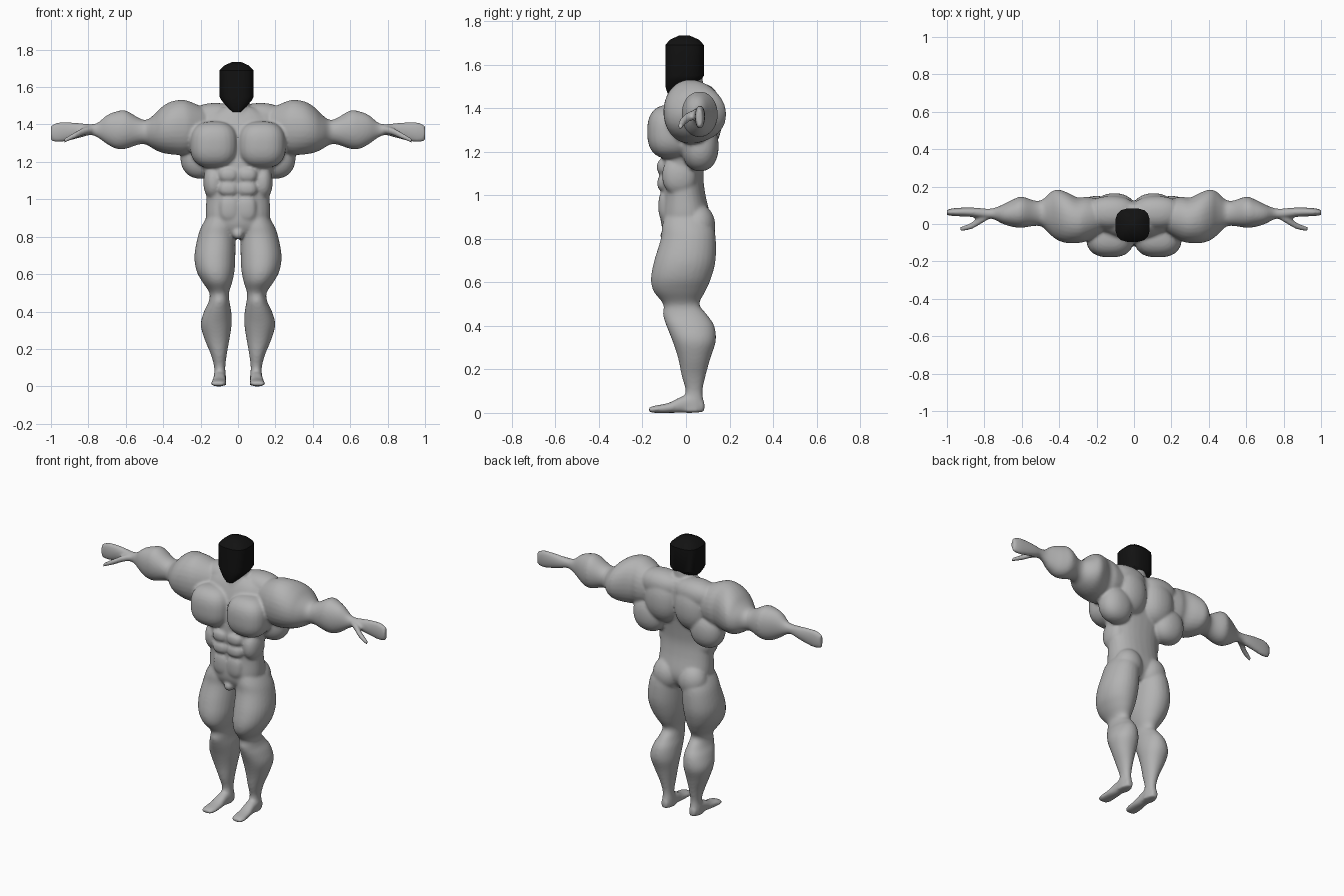
import bpy, bmesh, math
from mathutils import Vector


def material(name, rgb):
    m = bpy.data.materials.new(name)
    m.diffuse_color = (*rgb, 1)
    return m


def spow(v, e):
    return math.copysign(abs(v) ** e, v)


def resample(rings, steps):
    """Smooth a ring list with a Catmull-Rom curve."""
    if steps < 2:
        return rings
    pts = [rings[0]] + list(rings) + [rings[-1]]
    out = []
    for i in range(1, len(pts) - 2):
        p0, p1, p2, p3 = pts[i - 1:i + 3]
        for s in range(steps):
            t = s / steps
            out.append([0.5 * (2 * b + (c - a) * t + (2 * a - 5 * b + 4 * c - d) * t * t
                               + (3 * b - a - 3 * c + d) * t ** 3)
                        for a, b, c, d in zip(p0, p1, p2, p3)])
    return out + [rings[-1]]


def loft(bm, axis, rings, n=28, power=2.3, steps=4):
    """Rings are (position on axis, min u, max u, min v, max v)."""
    loops = []
    for t, u0, u1, v0, v1 in resample(rings, steps):
        loop = []
        for k in range(n):
            a = 2 * math.pi * (k + 0.5) / n
            u = (u0 + u1) / 2 + (u1 - u0) / 2 * spow(math.cos(a), 2 / power)
            v = (v0 + v1) / 2 + (v1 - v0) / 2 * spow(math.sin(a), 2 / power)
            co = {'x': (t, u, v), 'y': (u, t, v), 'z': (u, v, t)}[axis]
            loop.append(bm.verts.new(co))
        loops.append(loop)
    faces = [bm.faces.new((a[k], a[(k + 1) % n], b[(k + 1) % n], b[k]))
             for a, b in zip(loops, loops[1:]) for k in range(n)]
    faces += [bm.faces.new(loops[0][::-1]), bm.faces.new(loops[-1])]
    bmesh.ops.recalc_face_normals(bm, faces=faces)


def muscle(bm, centre, radii, power=2.0):
    """Rounded lump; a higher power is boxier."""
    res = bmesh.ops.create_uvsphere(bm, u_segments=28, v_segments=18, radius=1)
    for v in res['verts']:
        k = sum(abs(c) ** power for c in v.co) ** (-1 / power)
        v.co = Vector([c + r * q * k for c, r, q in zip(centre, radii, v.co)])


def make(name, bm, mat):
    me = bpy.data.meshes.new(name)
    bm.to_mesh(me)
    bm.free()
    me.materials.append(mat)
    ob = bpy.data.objects.new(name, me)
    bpy.context.collection.objects.link(ob)
    return ob


skin = material("grey skin", (0.45, 0.45, 0.45))
black = material("black", (0.006, 0.006, 0.006))

bm = bmesh.new()

# Torso core and neck
loft(bm, 'z', [
    (.79, -.06, .06, -.07, .06), (.84, -.15, .15, -.105, .10), (.90, -.172, .172, -.118, .112),
    (1.0, -.17, .17, -.11, .09), (1.08, -.172, .172, -.112, .08), (1.15, -.182, .182, -.115, .085),
    (1.25, -.21, .21, -.11, .10), (1.35, -.21, .21, -.10, .12), (1.44, -.17, .17, -.07, .12),
    (1.49, -.1, .1, -.04, .10)])
loft(bm, 'z', [(1.38, -.08, .08, -.09, .09), (1.5, -.06, .06, -.055, .08),
               (1.6, -.055, .055, -.05, .07)])

# Leg
loft(bm, 'z', [
    (.93, .03, .15, -.09, .09), (.86, .014, .193, -.11, .125), (.80, .014, .215, -.116, .137),
    (.70, .014, .233, -.146, .136), (.62, .018, .223, -.161, .116), (.56, .03, .192, -.15, .09),
    (.50, .048, .153, -.105, .062), (.45, .045, .158, -.106, .098), (.40, .036, .182, -.09, .13),
    (.33, .034, .199, -.062, .137), (.25, .046, .178, -.036, .112), (.17, .06, .145, -.02, .09),
    (.10, .068, .127, -.002, .076), (.05, .064, .13, -.02, .082), (.004, .063, .132, -.03, .082)],
    power=2.1)
# Foot
loft(bm, 'y', [
    (-.17, .08, .135, .004, .024), (-.145, .064, .145, .0, .033), (-.08, .063, .14, .0, .046),
    (-.02, .065, .132, .0, .075), (.04, .066, .13, .0, .085), (.085, .078, .118, .005, .05)])

# Arm and flat hand
loft(bm, 'x', [
    (.16, -.04, .13, 1.28, 1.48), (.25, -.09, .145, 1.245, 1.52), (.30, -.102, .142, 1.237, 1.532),
    (.36, -.102, .17, 1.24, 1.522), (.41, -.086, .185, 1.25, 1.492), (.45, -.055, .167, 1.268, 1.452),
    (.49, -.016, .13, 1.292, 1.425), (.53, -.01, .125, 1.293, 1.435), (.60, -.02, .146, 1.27, 1.475),
    (.65, -.015, .13, 1.27, 1.47), (.70, .0, .105, 1.295, 1.45), (.75, .025, .085, 1.33, 1.41),
    (.79, .03, .082, 1.343, 1.402), (.84, .035, .087, 1.33, 1.407), (.90, .04, .088, 1.315, 1.412),
    (.96, .042, .085, 1.304, 1.412), (1.0, .047, .077, 1.312, 1.395)], power=2.1)
# Thumb
loft(bm, 'x', [(.77, .03, .07, 1.355, 1.392), (.82, .0, .045, 1.345, 1.385),
               (.87, -.028, .008, 1.325, 1.36), (.93, -.04, -.016, 1.302, 1.325)])

# Muscle groups: centre, radii, boxiness
for centre, radii, power in [
    ((.128, -.065, 1.292), (.128, .113, .125), 2.6),   # chest
    ((.105, .05, 1.345), (.125, .115, .155), 2.2),     # upper back
    ((.20, .065, 1.225), (.108, .085, .115), 2.2),     # side of back
    ((.12, .06, 1.43), (.14, .09, .085), 2.2),         # shoulder slope
    ((.09, .055, .86), (.09, .08, .10), 2.0),          # buttock
    ((.05, -.088, 1.13), (.054, .046, .04), 2.6),      # upper abs
    ((.05, -.088, 1.055), (.054, .044, .04), 2.6),     # middle abs
    ((.046, -.085, .95), (.055, .042, .075), 2.6),     # lower abs
    ((.13, -.03, 1.09), (.055, .08, .09), 2.2),        # flank
    ((.0, -.085, .815), (.03, .035, .03), 2.0),        # groin
]:
    muscle(bm, centre, radii, power)

# Mirror the half, then fuse everything into one soft skin
body = make("body", bm, skin)
body.modifiers.new("mirror", 'MIRROR').use_mirror_merge = False
fuse = body.modifiers.new("fuse", 'REMESH')
fuse.mode = 'VOXEL'
fuse.voxel_size = .008
fuse.use_smooth_shade = True
soft = body.modifiers.new("soften", 'SMOOTH')
soft.factor = .5
soft.iterations = 7

# Blocky head with a pointed chin
bm = bmesh.new()
loft(bm, 'z', [
    (1.468, -.03, .015, -.085, -.045), (1.495, -.06, .045, -.094, .02),
    (1.53, -.09, .075, -.096, .07), (1.55, -.1, .085, -.096, .084),
    (1.69, -.1, .085, -.096, .084), (1.715, -.075, .06, -.075, .06),
    (1.735, -.03, .015, -.03, .015)], n=16, power=3, steps=1)
head = make("head", bm, black)
bpy.context.view_layer.objects.active = head
head.select_set(True)
bpy.ops.object.shade_smooth_by_angle(angle=math.radians(35))
